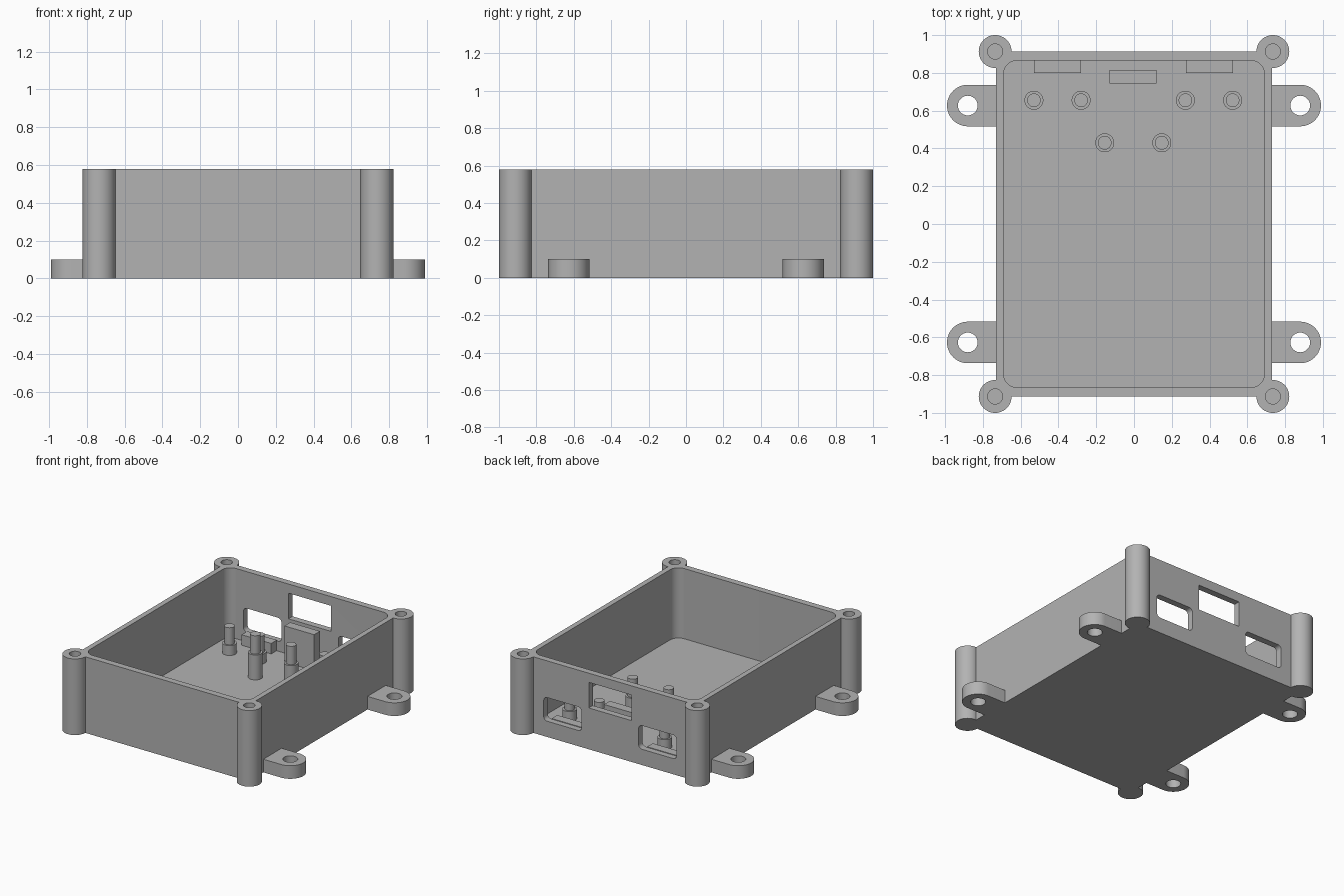
import bpy, bmesh
from math import sin, cos, pi, radians
from mathutils import Matrix

cube = bpy.data.objects.get("Cube")
if cube:
    bpy.data.objects.remove(cube, do_unlink=True)

grey = bpy.data.materials.new("light_grey_plastic")
grey.use_nodes = True
colour = (0.45, 0.45, 0.45, 1)
grey.diffuse_color = colour
grey.node_tree.nodes["Principled BSDF"].inputs["Base Color"].default_value = colour


def arc(x, y, r, start, end, steps):
    angles = [radians(start + (end - start) * i / steps) for i in range(steps + 1)]
    return [(x + r * cos(a), y + r * sin(a)) for a in angles]


def circle(x, y, r):
    return arc(x, y, r, 0, 360, 48)[:-1]


def rect(x0, x1, y0, y1, r=0):
    if not r:
        return [(x0, y0), (x1, y0), (x1, y1), (x0, y1)]
    return (arc(x1 - r, y1 - r, r, 0, 90, 10) + arc(x0 + r, y1 - r, r, 90, 180, 10)
            + arc(x0 + r, y0 + r, r, 180, 270, 10) + arc(x1 - r, y0 + r, r, 270, 360, 10))


def add_prism(bm, outline, low, high):
    face = bm.faces.new([bm.verts.new((x, y, low)) for x, y in outline])
    top = bmesh.ops.extrude_face_region(bm, geom=[face])["geom"]
    verts = [v for v in top if isinstance(v, bmesh.types.BMVert)]
    bmesh.ops.translate(bm, vec=(0, 0, high - low), verts=verts)


def solid(name, *prisms, matrix=Matrix()):
    bm = bmesh.new()
    for prism in prisms:
        add_prism(bm, *prism)
    bm.transform(matrix)
    bmesh.ops.recalc_face_normals(bm, faces=bm.faces)
    mesh = bpy.data.meshes.new(name)
    bm.to_mesh(mesh)
    bm.free()
    mesh.materials.append(grey)
    obj = bpy.data.objects.new(name, mesh)
    bpy.context.collection.objects.link(obj)
    return obj


def activate(obj):
    bpy.ops.object.select_all(action='DESELECT')
    obj.select_set(True)
    bpy.context.view_layer.objects.active = obj


def combine(target, tool, operation):
    activate(target)
    mod = target.modifiers.new("cut", 'BOOLEAN')
    mod.operation, mod.solver, mod.object = operation, 'EXACT', tool
    bpy.ops.object.modifier_apply(modifier=mod.name)
    bpy.data.objects.remove(tool, do_unlink=True)


HEIGHT, FLOOR = 0.58, 0.045
POST_X, POST_Y = 0.735, 0.913
EAR_X, EAR_Y, EAR_R = 0.88, 0.627, 0.11
corners = [(sx, sy) for sx in (-1, 1) for sy in (-1, 1)]

# Enclosure with corner screw posts and mounting ears
case = solid("enclosure", (rect(-0.73, 0.73, -0.914, 0.914), 0, HEIGHT))
for sx, sy in corners:
    combine(case, solid("post", (circle(sx * POST_X, sy * POST_Y, 0.087), 0, HEIGHT)), 'UNION')
    tip = arc(EAR_X, sy * EAR_Y, EAR_R, -90, 90, 24)
    root = [(0.71, sy * EAR_Y + EAR_R), (0.71, sy * EAR_Y - EAR_R)]
    ear = [(sx * x, y) for x, y in tip + root]
    combine(case, solid("ear", (ear, 0, 0.1)), 'UNION')

# Inner cavity with rounded corners
combine(case, solid("cavity", (rect(-0.69, 0.69, -0.865, 0.865, 0.07), FLOOR, 0.8)), 'DIFFERENCE')

# Blind screw holes in the posts, through holes in the ears
for sx, sy in corners:
    combine(case, solid("hole", (circle(sx * POST_X, sy * POST_Y, 0.04), 0.2, 0.8)), 'DIFFERENCE')
    combine(case, solid("hole", (circle(sx * EAR_X, sy * EAR_Y, 0.052), -0.1, 0.2)), 'DIFFERENCE')

# Connector windows in the back wall
upright = Matrix.Rotation(radians(90), 4, 'X')
for outline in (rect(-0.56, -0.24, 0.12, 0.30, 0.03), rect(0.24, 0.56, 0.12, 0.30, 0.03),
                rect(-0.18, 0.18, 0.315, 0.51)):
    combine(case, solid("window", (outline, -1.0, -0.83), matrix=upright), 'DIFFERENCE')

# Support blocks below the windows
blocks = [solid("left_support_block", (rect(0.275, 0.525, 0.80, 0.868), FLOOR - 0.01, 0.125)),
          solid("right_support_block", (rect(-0.53, -0.28, 0.80, 0.868), FLOOR - 0.01, 0.125)),
          solid("middle_support_block", (rect(-0.13, 0.12, 0.745, 0.815), FLOOR - 0.01, 0.32))]


# Board standoffs with locating pins
def standoff(name, x, y, shoulder, tip):
    return solid(name, (circle(x, y, 0.05), FLOOR - 0.01, shoulder),
                 (circle(x, y, 0.036), shoulder - 0.01, tip))


pins = [standoff("low_standoff", x, 0.655, 0.12, 0.25) for x in (-0.53, -0.28, 0.272, 0.522)]
pins += [standoff("tall_standoff", x, 0.43, 0.235, 0.375) for x in (-0.155, 0.147)]

for obj in [case] + pins:
    activate(obj)
    bpy.ops.object.shade_smooth_by_angle(angle=radians(30))
